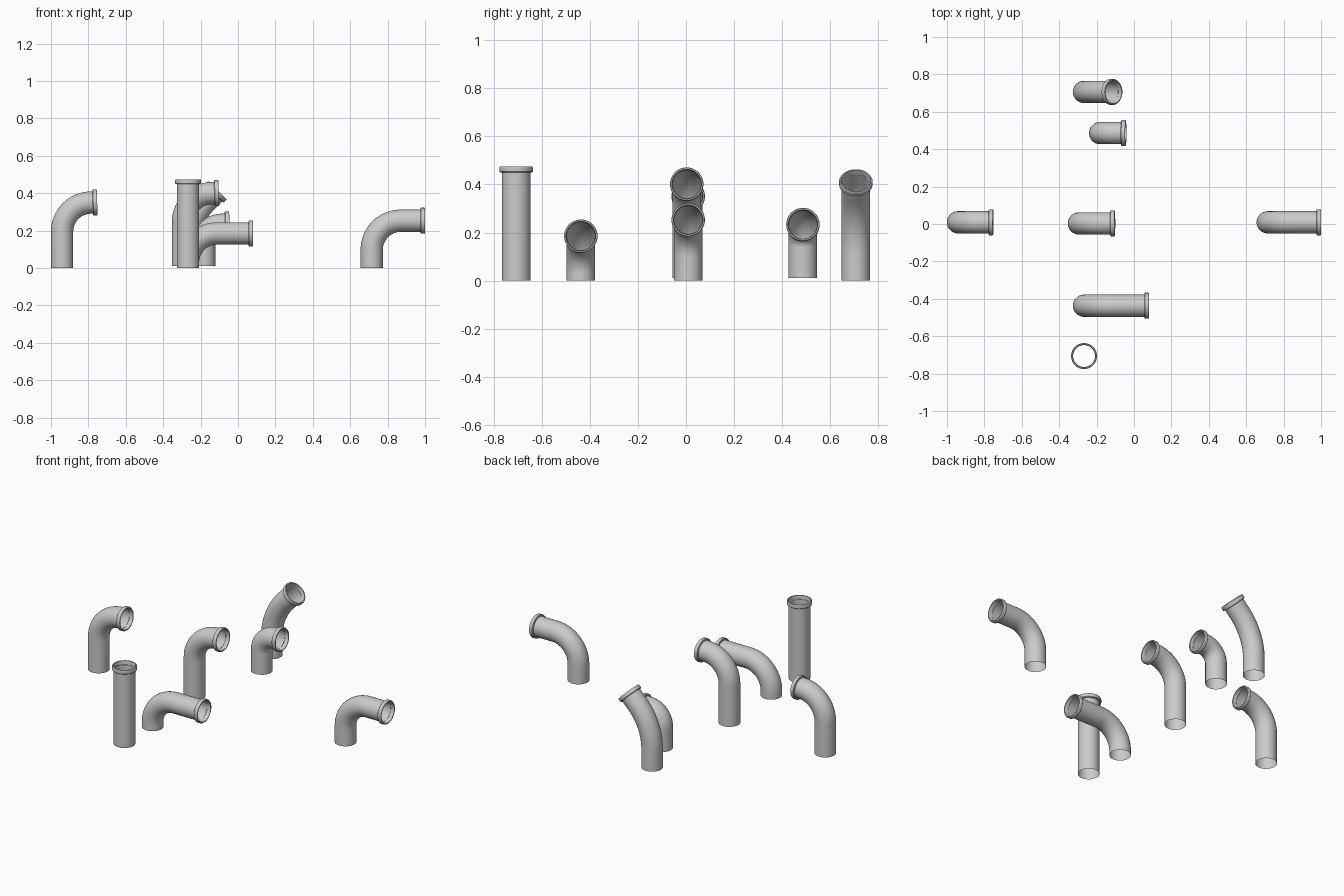
import bpy, bmesh
from math import sin, cos, pi, radians

if "Cube" in bpy.data.objects:
    bpy.data.objects.remove(bpy.data.objects["Cube"])

PIPE_R = 0.0595
SIDES = 48
# socket rim profile: (distance along the axis, radius)
RIM = [(0, 0.066), (0.003, 0.0695), (0.020, 0.0695), (0.024, 0.067),
       (0.024, 0.0615), (0.002, 0.0585)]


def pipe(name, x, y, z0, z1, bend=0, R=0.155, tail=0.0):
    """Open pipe: rises from z0 to z1, bends toward +x, runs straight, ends in a rim."""
    a = radians(bend)
    stations = [(x, z0, 0, PIPE_R), (x, z1, 0, PIPE_R)]
    ex, ez = x, z1
    if bend:
        n = 16
        for i in range(1, n + 1):
            t = a * i / n
            ex, ez = x + R * (1 - cos(t)), z1 + R * sin(t)
            stations.append((ex, ez, t, PIPE_R))
    # straight tail up to the rim
    if tail > 0.001:
        ex, ez = ex + tail * sin(a), ez + tail * cos(a)
        stations.append((ex, ez, a, PIPE_R))
    # flared rim
    for s, r in RIM:
        stations.append((ex + s * sin(a), ez + s * cos(a), a, r))

    bm = bmesh.new()
    rings = []
    for cx, cz, t, r in stations:
        ring = []
        for k in range(SIDES):
            p = 2 * pi * k / SIDES
            u, v = r * cos(p), r * sin(p)
            ring.append(bm.verts.new((cx + u * cos(t), y + v, cz - u * sin(t))))
        rings.append(ring)
    for lo, hi in zip(rings, rings[1:]):
        for k in range(SIDES):
            j = (k + 1) % SIDES
            bm.faces.new((lo[k], lo[j], hi[j], hi[k]))
    me = bpy.data.meshes.new(name)
    bm.to_mesh(me)
    bm.free()
    ob = bpy.data.objects.new(name, me)
    bpy.context.collection.objects.link(ob)
    bpy.ops.object.select_all(action='DESELECT')
    ob.select_set(True)
    bpy.context.view_layer.objects.active = ob
    bpy.ops.object.shade_smooth_by_angle(angle=radians(30))
    return ob


# row along x
pipe("left_elbow", -0.9405, 0.009, 0, 0.195, 88, tail=0.014)
pipe("middle_elbow", -0.294, 0.003, 0.01, 0.245, 88, tail=0.018)
pipe("right_elbow", 0.715, 0.009, 0, 0.098, 90, tail=0.106)
# row along y
pipe("straight_pipe", -0.267, -0.706, 0, 0.450)
pipe("long_elbow", -0.267, -0.437, 0, 0.030, 90, tail=0.168)
pipe("short_elbow", -0.181, 0.486, 0.012, 0.139, 87, R=0.092, tail=0.026)
pipe("angled_bend", -0.267, 0.706, 0, 0.113, 45, R=0.35, tail=0.054)
